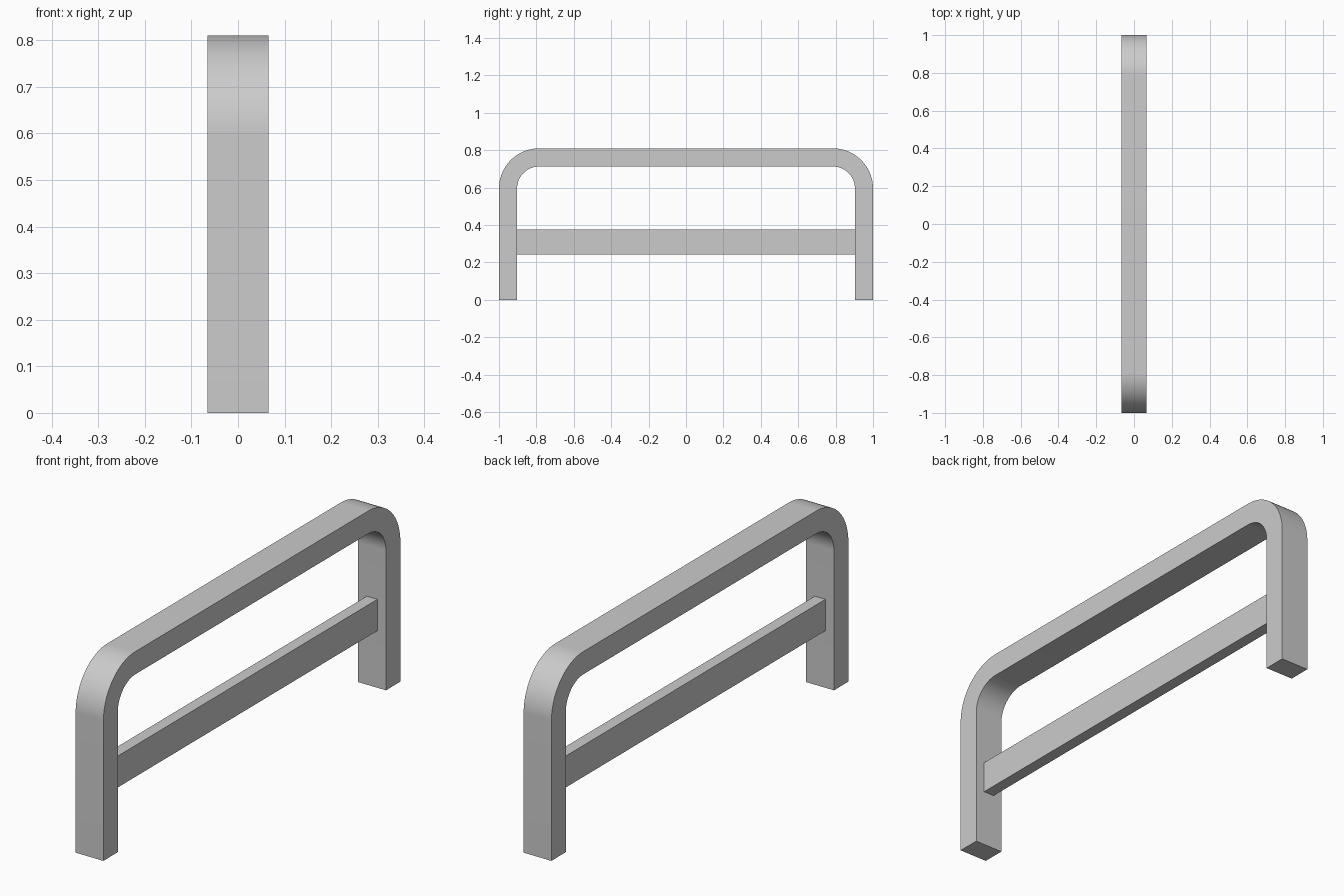
import bpy, bmesh
from math import sin, cos, pi

cube = bpy.data.objects.get("Cube")
if cube:
    bpy.data.objects.remove(cube, do_unlink=True)

WIDTH, HEIGHT, THICK = 0.131, 0.81, 0.097   # bent frame section
RADIUS, STEPS = 0.215, 24                   # outer bend

grey = bpy.data.materials.new("plain grey")
grey.use_nodes = True
colour = (0.6, 0.6, 0.6, 1)
grey.diffuse_color = colour
grey.node_tree.nodes["Principled BSDF"].inputs["Base Color"].default_value = colour


def add_prism(name, outline, width):
    """Extrude a (y, z) outline along x, centred on x = 0."""
    bm = bmesh.new()
    face = bm.faces.new([bm.verts.new((-width / 2, y, z)) for y, z in outline])
    moved = bmesh.ops.extrude_face_region(bm, geom=[face])["geom"]
    verts = [v for v in moved if isinstance(v, bmesh.types.BMVert)]
    bmesh.ops.translate(bm, verts=verts, vec=(width, 0, 0))
    bmesh.ops.recalc_face_normals(bm, faces=bm.faces)
    mesh = bpy.data.meshes.new(name)
    bm.to_mesh(mesh)
    bm.free()
    mesh.materials.append(grey)
    obj = bpy.data.objects.new(name, mesh)
    bpy.context.collection.objects.link(obj)
    bpy.ops.object.select_all(action="DESELECT")
    obj.select_set(True)
    bpy.context.view_layer.objects.active = obj
    bpy.ops.object.shade_smooth_by_angle(angle=pi / 6)
    return obj


def arch(inset):
    """One edge of the frame: up the front leg, over both bends, down the back."""
    r = RADIUS - inset
    bend = [(RADIUS - 1 - r * cos(a), HEIGHT - RADIUS + r * sin(a))
            for a in (pi / 2 * i / STEPS for i in range(STEPS + 1))]
    half = [(inset - 1, 0)] + bend
    return half + [(-y, z) for y, z in reversed(half)]


# Bent frame: two legs and the top rail in one piece
add_prism("bent_frame", arch(0) + arch(THICK)[::-1], WIDTH)

# Thin crossbar between the legs
end = 1 - THICK
add_prism("crossbar", [(-end, 0.243), (end, 0.243), (end, 0.377), (-end, 0.377)], 0.05)
